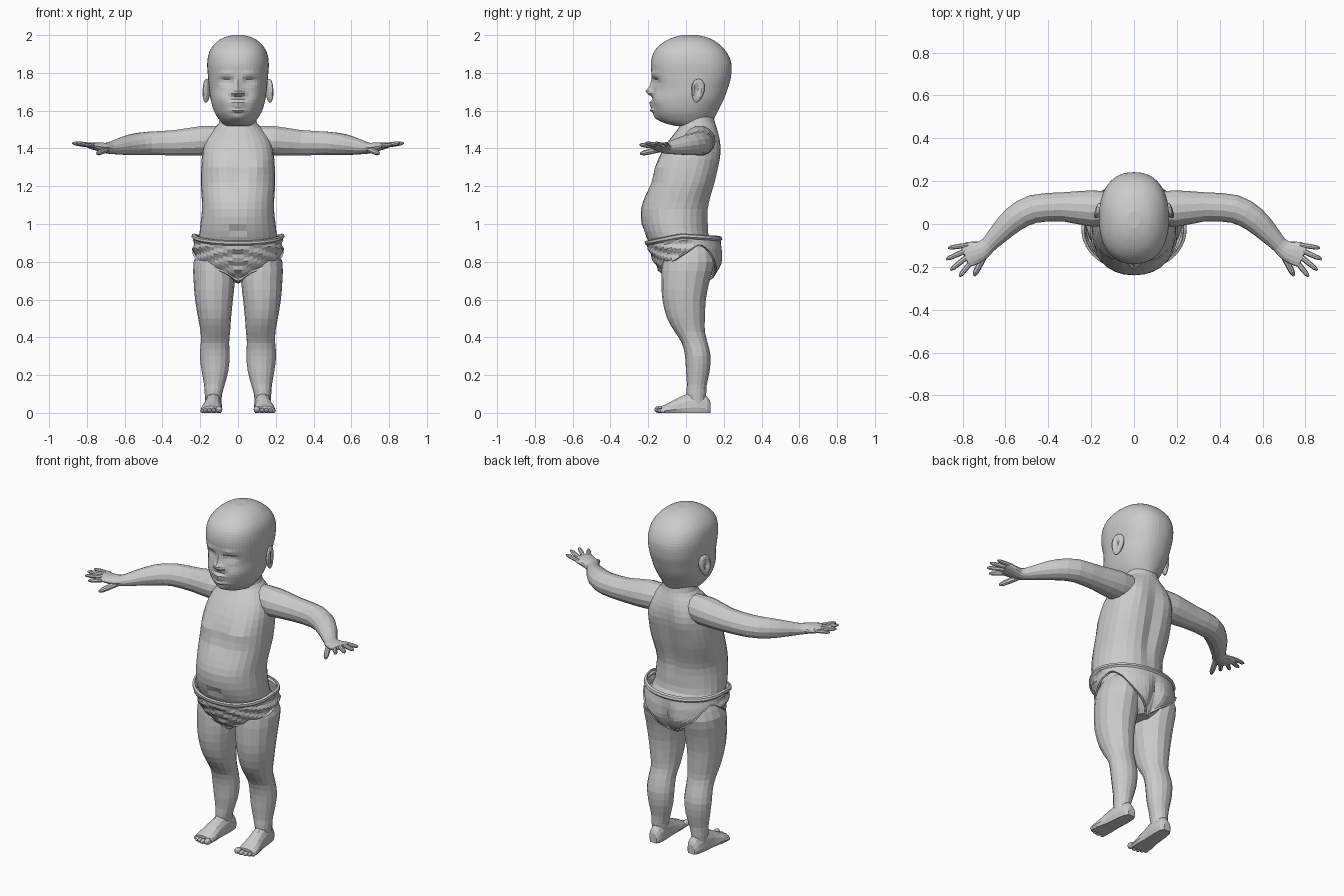
import bpy, bmesh, math
from mathutils import Vector, Matrix


def spline(rows, steps):
    """Catmull-Rom refinement of a table of rows."""
    out = []
    for i in range(len(rows) - 1):
        a, b, c, d = rows[max(i - 1, 0)], rows[i], rows[i + 1], rows[min(i + 2, len(rows) - 1)]
        for k in range(steps):
            t = k / steps
            out.append([0.5 * (2 * q + (r - p) * t + (2 * p - 5 * q + 4 * r - s) * t * t
                               + (3 * q - p - 3 * r + s) * t ** 3) for p, q, r, s in zip(a, b, c, d)])
    return out + [list(rows[-1])]


def interp(table, t):
    """Linear lookup; the first column is the key."""
    if t <= table[0][0]:
        return table[0][1:]
    for a, b in zip(table, table[1:]):
        if t <= b[0]:
            f = (t - a[0]) / (b[0] - a[0])
            return [p + (q - p) * f for p, q in zip(a[1:], b[1:])]
    return table[-1][1:]


def oval(a, yf, yb, rx, p=2.0, cx=0.0):
    """Point on a superellipse between front yf and back yb."""
    c, s = math.cos(a), math.sin(a)
    x = cx + rx * math.copysign(abs(c) ** (2 / p), c)
    return x, (yf + yb) / 2 + (yb - yf) / 2 * math.copysign(abs(s) ** (2 / p), s)


def skin(bm, rings, cap=True):
    """Join rings of points with quads."""
    vs = [[bm.verts.new(p) for p in r] for r in rings]
    n = len(vs[0])
    for r, q in zip(vs, vs[1:]):
        for i in range(n):
            bm.faces.new((r[i], r[(i + 1) % n], q[(i + 1) % n], q[i]))
    if cap:
        bm.faces.new(vs[0][::-1])
        bm.faces.new(vs[-1])


def finish(bm, name, mirror=False):
    bmesh.ops.recalc_face_normals(bm, faces=bm.faces)
    me = bpy.data.meshes.new(name)
    bm.to_mesh(me)
    bm.free()
    ob = bpy.data.objects.new(name, me)
    bpy.context.collection.objects.link(ob)
    if mirror:
        ob.modifiers.new("mirror", 'MIRROR').use_mirror_merge = False
    return ob


def upright(name, rows, n, steps, bumps=(), mirror=False):
    """Loft of (z, front, back, half width, power, centre x), then push bumps (x, z, sx, sz, dy, side)."""
    bm = bmesh.new()
    skin(bm, [[(*oval(2 * math.pi * i / n, *r[1:]), r[0]) for i in range(n)] for r in spline(rows, steps)])
    for v in bm.verts:
        x, y, z = abs(v.co.x), v.co.y, v.co.z
        for bx, bz, sx, sz, dy, side in bumps:
            if y * side > 0:
                v.co.y += dy * math.exp(-((x - bx) / sx) ** 2 - ((z - bz) / sz) ** 2)
    return finish(bm, name, mirror)


def tube(bm, rows, n, steps):
    """Flattened tube along a path of (x, y, z, half width, half height)."""
    rows = spline(rows, steps)
    pts = [Vector(r[:3]) for r in rows]
    rings = []
    for i, r in enumerate(rows):
        d = pts[min(i + 1, len(pts) - 1)] - pts[max(i - 1, 0)]
        side = Vector((-d.y, d.x, 0)).normalized()
        up = d.cross(side).normalized()
        rings.append([pts[i] + side * r[3] * math.cos(2 * math.pi * k / n)
                      + up * r[4] * math.sin(2 * math.pi * k / n) for k in range(n)])
    skin(bm, rings)


# Head with sculpted face
upright("head", [
    (1.52, -.06, .13, .07, 2), (1.535, -.115, .135, .085, 2), (1.56, -.152, .15, .105, 2),
    (1.60, -.172, .17, .128, 2.1), (1.66, -.174, .20, .145, 2.2), (1.72, -.174, .222, .153, 2.2),
    (1.78, -.180, .238, .159, 2.3), (1.85, -.186, .24, .163, 2.3), (1.91, -.17, .215, .152, 2.3),
    (1.955, -.13, .172, .122, 2.2), (1.985, -.075, .12, .08, 2.1), (2.0, -.02, .06, .03, 2)], 56, 4, [
    (0, 1.70, .024, .020, -.038, -1), (0, 1.735, .016, .03, -.014, -1), (.026, 1.692, .012, .012, -.016, -1),
    (.062, 1.755, .030, .018, .022, -1), (.062, 1.752, .018, .009, -.009, -1), (.06, 1.79, .04, .014, -.007, -1),
    (0, 1.637, .032, .013, -.028, -1), (0, 1.621, .045, .006, .014, -1), (0, 1.605, .03, .012, -.022, -1),
    (0, 1.565, .03, .02, -.012, -1), (.085, 1.66, .04, .04, -.012, -1)])

# Ears: flattened spheres with a hollow and a lobe
bm = bmesh.new()
bmesh.ops.create_uvsphere(bm, u_segments=16, v_segments=12, radius=1)
for v in bm.verts:
    x, y, z = v.co
    if x > 0:
        x -= 0.95 * math.exp(-((y + .15) / .45) ** 2 - ((z - .1) / .5) ** 2)
    v.co = (x * .02, y * .037 * (1 + .25 * z), z * .063)
bmesh.ops.transform(bm, verts=bm.verts, matrix=Matrix.Translation((.168, .062, 1.705))
                    @ Matrix.Rotation(math.radians(22), 4, 'Z') @ Matrix.Rotation(math.radians(-8), 4, 'X'))
finish(bm, "ears", True)

# Torso, pelvis and neck
upright("torso", [
    (.69, -.04, .11, .04, 2), (.74, -.11, .145, .13, 2), (.80, -.15, .17, .19, 2), (.87, -.18, .165, .205, 2.1),
    (.93, -.21, .125, .205, 2.1), (1.0, -.235, .12, .199, 2.1), (1.08, -.238, .12, .19, 2.2),
    (1.15, -.215, .135, .193, 2.3), (1.22, -.186, .155, .197, 2.4), (1.30, -.163, .172, .195, 2.5),
    (1.38, -.13, .182, .188, 2.5), (1.45, -.085, .180, .17, 2.3), (1.50, -.045, .167, .135, 2.1),
    (1.535, -.03, .155, .10, 2), (1.60, -.03, .14, .09, 2)], 28, 2, [
    (.11, 1.30, .05, .04, -.014, -1), (0, 1.24, .03, .05, .01, -1), (0, .965, .02, .015, .015, -1),
    (0, 1.2, .03, .2, -.018, 1), (.1, 1.38, .05, .07, .01, 1)])

# Arms and palms
bm = bmesh.new()
tube(bm, [(.08, .075, 1.445, .07, .075), (.19, .072, 1.44, .085, .08), (.33, .08, 1.43, .068, .069),
          (.47, .07, 1.427, .066, .063), (.56, .022, 1.42, .06, .057), (.63, -.045, 1.41, .048, .043),
          (.68, -.098, 1.402, .038, .031), (.715, -.125, 1.405, .047, .026), (.765, -.14, 1.413, .058, .019),
          (.79, -.15, 1.417, .053, .013)], 14, 2)
finish(bm, "arms", True)

# Fingers and thumb, each a base point, tip and radius
bm = bmesh.new()
for a, b, r in [((.79, -.10, 1.418), (.868, -.112, 1.425), .011), ((.792, -.128, 1.418), (.876, -.165, 1.428), .012),
                ((.785, -.158, 1.418), (.856, -.215, 1.428), .012), ((.765, -.183, 1.413), (.815, -.245, 1.42), .012),
                ((.695, -.14, 1.395), (.747, -.242, 1.372), .015)]:
    a, b = Vector(a), Vector(b)
    tube(bm, [(*a.lerp(b, t), r * k, r * k) for t, k in ((-.2, 1), (.4, 1.05), (.82, .9), (1, .4))], 8, 1)
finish(bm, "fingers", True)

# Legs
upright("legs", [
    (.88, -.10, .13, .075, 2, .125), (.80, -.125, .15, .105, 2, .13), (.70, -.13, .125, .109, 2.1, .126),
    (.60, -.125, .105, .1, 2.1, .127), (.50, -.10, .10, .087, 2.1, .124), (.43, -.06, .10, .078, 2.1, .12),
    (.37, -.022, .115, .075, 2.1, .122), (.30, -.005, .13, .079, 2, .123), (.22, 0, .125, .07, 2, .122),
    (.15, .005, .11, .055, 2, .125), (.10, .003, .107, .046, 2, .13), (.05, .02, .1, .042, 2, .13)],
    16, 2, mirror=True)

# Feet: loft from heel to ball, flat underneath, with five toes
bm = bmesh.new()
rings = []
for y, cx, w, top in spline([(.13, .125, .022, .055), (.11, .126, .038, .09), (.05, .13, .046, .115),
                             (-.02, .135, .048, .092), (-.08, .141, .057, .06), (-.13, .143, .056, .036)], 2):
    rings.append([(cx + w * math.cos(k * math.pi / 7), y, max(0.0, top * (.25 + .75 * math.sin(k * math.pi / 7))
                   if k <= 7 else 0.0)) for k in range(8)]
                 + [(cx - w * .85, y, 0), (cx + w * .85, y, 0)])
skin(bm, rings)
for x, y, r in [(.100, -.143, .019), (.128, -.146, .014), (.151, -.142, .013), (.172, -.134, .012), (.190, -.122, .011)]:
    bmesh.ops.create_icosphere(bm, subdivisions=2, radius=1, matrix=Matrix.Translation((x, y, r))
                               @ Matrix.Diagonal((r * .95, r * 1.5 if r < .018 else .024, r, 1)))
finish(bm, "feet", True)

# Cloth brief: rolled waistband, high-cut leg openings, folds and a rear crease
TOP = [(-1, .912), (0, .95), (1, .937)]
HEM = [(-1, .69), (-.92, .735), (-.7, .775), (-.3, .81), (0, .845), (.4, .893), (.6, .86), (.8, .77), (1, .685)]
SIZE = [(.685, -.075, .125, .06), (.75, -.14, .175, .17), (.80, -.168, .195, .225),
        (.87, -.200, .192, .236), (.95, -.215, .172, .232)]
N = 56
rings = []
for drop, t, off in [(0, 0, 0), (.005, 0, .012), (.018, 0, .013), (.027, 0, .003)] + \
                    [(.027, k / 9, .002) for k in range(1, 9)] + [(.027, .96, .009), (.027, 1, .003)]:
    ring = []
    for i in range(N):
        a = 2 * math.pi * i / N
        s = math.sin(a)
        top, hem = interp(TOP, s)[0] - drop, interp(HEM, s)[0]
        z = top + (hem - top) * t
        yf, yb, rx = interp(SIZE, z)
        o = off + (.006 * math.sin(z * 110 + abs(math.cos(a)) * 7) if 0 < t < .95 and s < .2 else 0)
        x, y = oval(a, yf - o, yb + o, rx + o, 2.1)
        if s > 0 and t > 0:
            y -= .03 * math.exp(-(x / .03) ** 2) * min(1, t * 2)
        ring.append((x, y, z))
    rings.append(ring)
bm = bmesh.new()
skin(bm, rings, cap=False)
brief = finish(bm, "cloth_brief")
sol = brief.modifiers.new("thickness", 'SOLIDIFY')
sol.thickness, sol.offset = .008, -1
